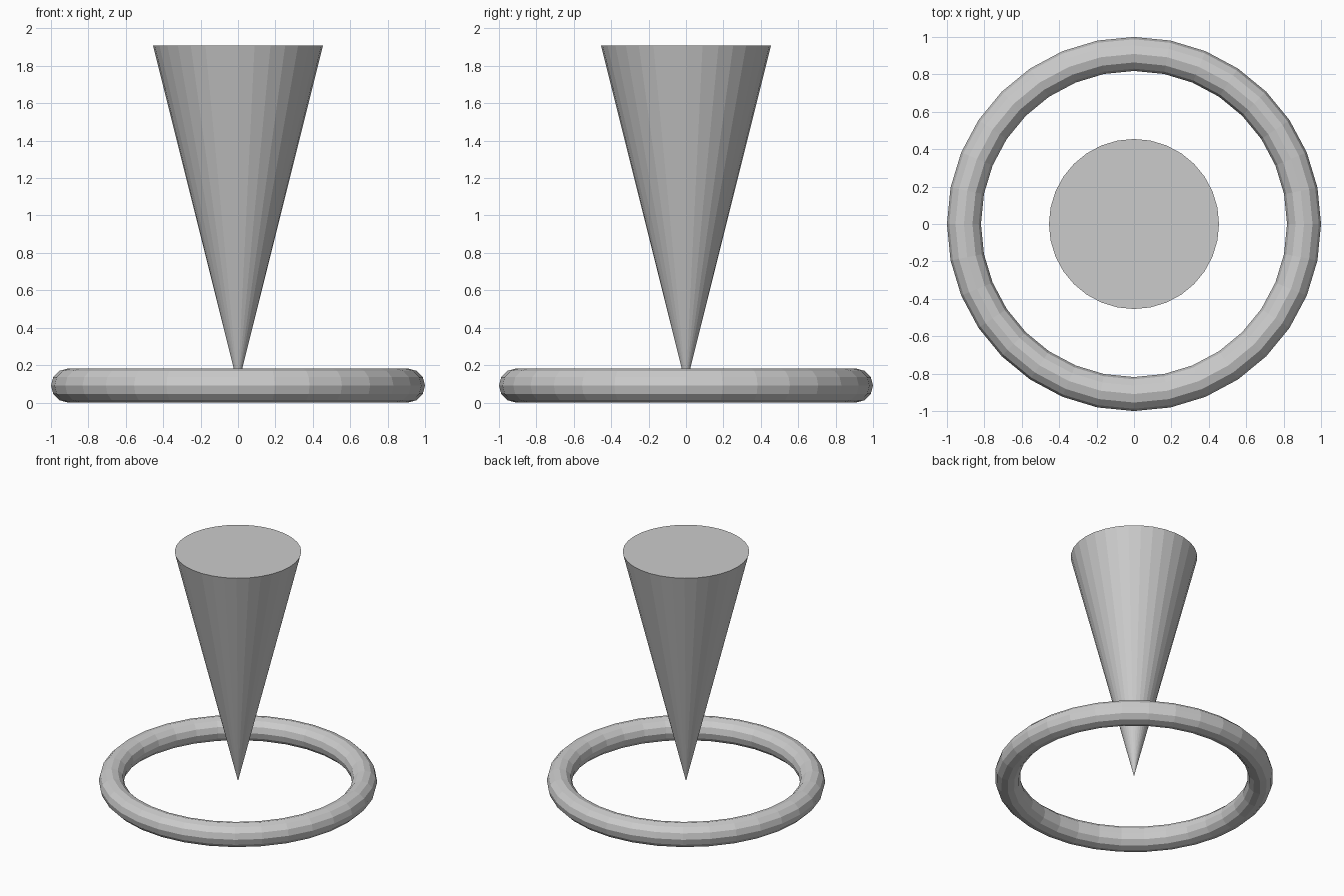
import bpy, math

if "Cube" in bpy.data.objects:
    bpy.data.objects.remove(bpy.data.objects["Cube"])

S = 1 / 1.1          # overall scale: outer ring radius becomes 1
MAJOR, MINOR = 1.0 * S, 0.1 * S

# Ring lying on the ground
bpy.ops.mesh.primitive_torus_add(
    major_segments=32, minor_segments=12,
    major_radius=MAJOR, minor_radius=MINOR, location=(0, 0, MINOR))
bpy.context.object.name = "base_ring"

# Inverted cone, tip at the centre of the ring
depth = 2 * S
bpy.ops.mesh.primitive_cone_add(
    vertices=32, radius1=0.5 * S, radius2=0, depth=depth,
    location=(0, 0, MINOR + depth / 2), rotation=(math.pi, 0, 0))
bpy.context.object.name = "inverted_cone"
